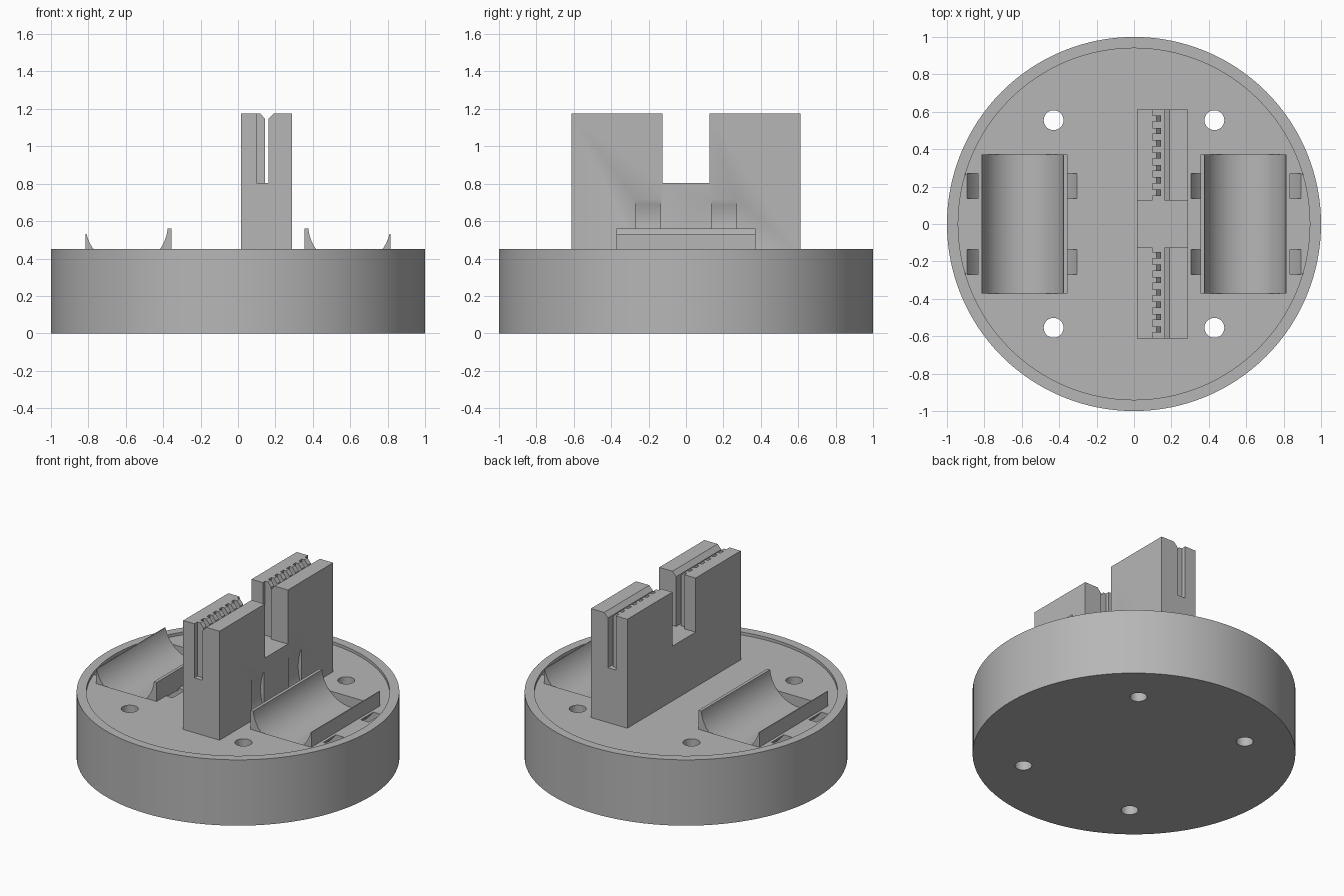
import bpy, bmesh, math
from mathutils import Matrix

cube = bpy.data.objects.get("Cube")
if cube:
    bpy.data.objects.remove(cube, do_unlink=True)

grey = bpy.data.materials.new("plain grey")
grey.use_nodes = True
GREY = (0.47, 0.47, 0.47, 1)
grey.diffuse_color = GREY
grey.node_tree.nodes["Principled BSDF"].inputs["Base Color"].default_value = GREY

FLOOR, RIM, TOP = 0.43, 0.45, 1.175
CELL_X, CELL_Z, CELL_R = 0.595, 0.58, 0.22
HALF_LEN = 0.372


def finish(name, bm):
    bmesh.ops.recalc_face_normals(bm, faces=bm.faces[:])
    mesh = bpy.data.meshes.new(name)
    bm.to_mesh(mesh)
    bm.free()
    mesh.materials.append(grey)
    obj = bpy.data.objects.new(name, mesh)
    bpy.context.collection.objects.link(obj)
    return obj


def box(name, x0, x1, y0, y1, z0, z1):
    bm = bmesh.new()
    bmesh.ops.create_cube(bm, size=1)
    size = Matrix.Diagonal((x1 - x0, y1 - y0, z1 - z0, 1))
    place = Matrix.Translation(((x0 + x1) / 2, (y0 + y1) / 2, (z0 + z1) / 2))
    bm.transform(place @ size)
    return finish(name, bm)


def cylinder(name, centre, radius, depth, sides=64, along_y=False):
    bm = bmesh.new()
    bmesh.ops.create_cone(bm, cap_ends=True, segments=sides, radius1=radius,
                          radius2=radius, depth=depth)
    turn = Matrix.Rotation(math.pi / 2 if along_y else 0, 4, "X")
    bm.transform(Matrix.Translation(centre) @ turn)
    return finish(name, bm)


def extrude_y(name, profile, y0, y1):
    bm = bmesh.new()
    face = bm.faces.new([bm.verts.new((x, y0, z)) for x, z in profile])
    made = bmesh.ops.extrude_face_region(bm, geom=[face])["geom"]
    moved = [v for v in made if isinstance(v, bmesh.types.BMVert)]
    bmesh.ops.translate(bm, verts=moved, vec=(0, y1 - y0, 0))
    return finish(name, bm)


def cut(obj, cutter):
    """Subtract the cutter, bake the result and discard the cutter."""
    cutter.hide_render = True
    mod = obj.modifiers.new("cut", "BOOLEAN")
    mod.operation = "DIFFERENCE"
    mod.solver = "EXACT"
    mod.object = cutter
    graph = bpy.context.evaluated_depsgraph_get()
    baked = bpy.data.meshes.new_from_object(obj.evaluated_get(graph))
    obj.modifiers.clear()
    obj.data = baked
    bpy.data.objects.remove(cutter, do_unlink=True)


def groove(side):
    return cylinder("groove_cutter", (side * CELL_X, 0, CELL_Z), CELL_R,
                    2 * HALF_LEN, along_y=True)


def strap_ring(side, end):
    """Curved strap channel that passes under a cradle."""
    centre = (side * 0.6, end * 0.203, 0.59)
    ring = cylinder("strap_cutter", centre, 0.335, 0.136, along_y=True)
    cut(ring, cylinder("strap_core", centre, 0.284, 0.3, along_y=True))
    return ring


# Round base with a shallow recess, screw holes, grooves and strap channels
base = cylinder("round_base", (0, 0, RIM / 2), 1, RIM, 128)
cut(base, cylinder("recess_cutter", (0, 0, FLOOR + 0.1), 0.94, 0.2, 128))
for side in (-1, 1):
    cut(base, groove(side))
    for end in (-1, 1):
        cut(base, cylinder("hole_cutter", (side * 0.43, end * 0.555, 0.2), 0.053, 1, 32))
        cut(base, strap_ring(side, end))

# Cradle walls: tall on the inner side, lower on the outer side
parts = [base]
for side, name in ((1, "left_cradle"), (-1, "right_cradle")):
    lo, hi = sorted((side * 0.355, side * 0.815))
    cradle = box(name, lo, hi, -HALF_LEN, HALF_LEN, FLOOR - 0.01, 0.56)
    cut(cradle, cylinder("groove_cutter", (side * CELL_X, 0, CELL_Z), CELL_R, 1,
                         along_y=True))
    lo, hi = sorted((side * 0.6, side * 0.9))
    cut(cradle, box("trim_cutter", lo, hi, -0.5, 0.5, 0.53, 0.7))
    parts.append(cradle)

# Clamp tower with a long slot and chamfered lips
tower = extrude_y("clamp_tower", [
    (0.015, FLOOR - 0.01), (0.29, FLOOR - 0.01), (0.29, TOP), (0.19, TOP),
    (0.162, 1.145), (0.162, 0.805), (0.145, 0.805), (0.145, 1.145),
    (0.12, TOP), (0.015, TOP)], -0.613, 0.613)
cut(tower, box("notch_cutter", -0.1, 0.4, -0.125, 0.125, 0.805, 1.3))
for end in (-1, 1):
    cut(tower, strap_ring(1, end))
    # Gaps between the teeth on one side of the slot
    for i in range(8):
        outer = 0.63 if i == 0 else 0.613 - i * 0.066
        inner = max(0.58 - i * 0.066, 0.11)
        y0, y1 = sorted((end * outer, end * inner))
        cut(tower, box("tooth_gap_cutter", 0.1, 0.155, y0, y1, 0.805, 1.3))
parts.append(tower)

# Smooth the round faces and keep the edges sharp
bpy.ops.object.select_all(action="DESELECT")
for obj in parts:
    obj.select_set(True)
bpy.context.view_layer.objects.active = base
bpy.ops.object.shade_smooth_by_angle(angle=math.radians(30))
